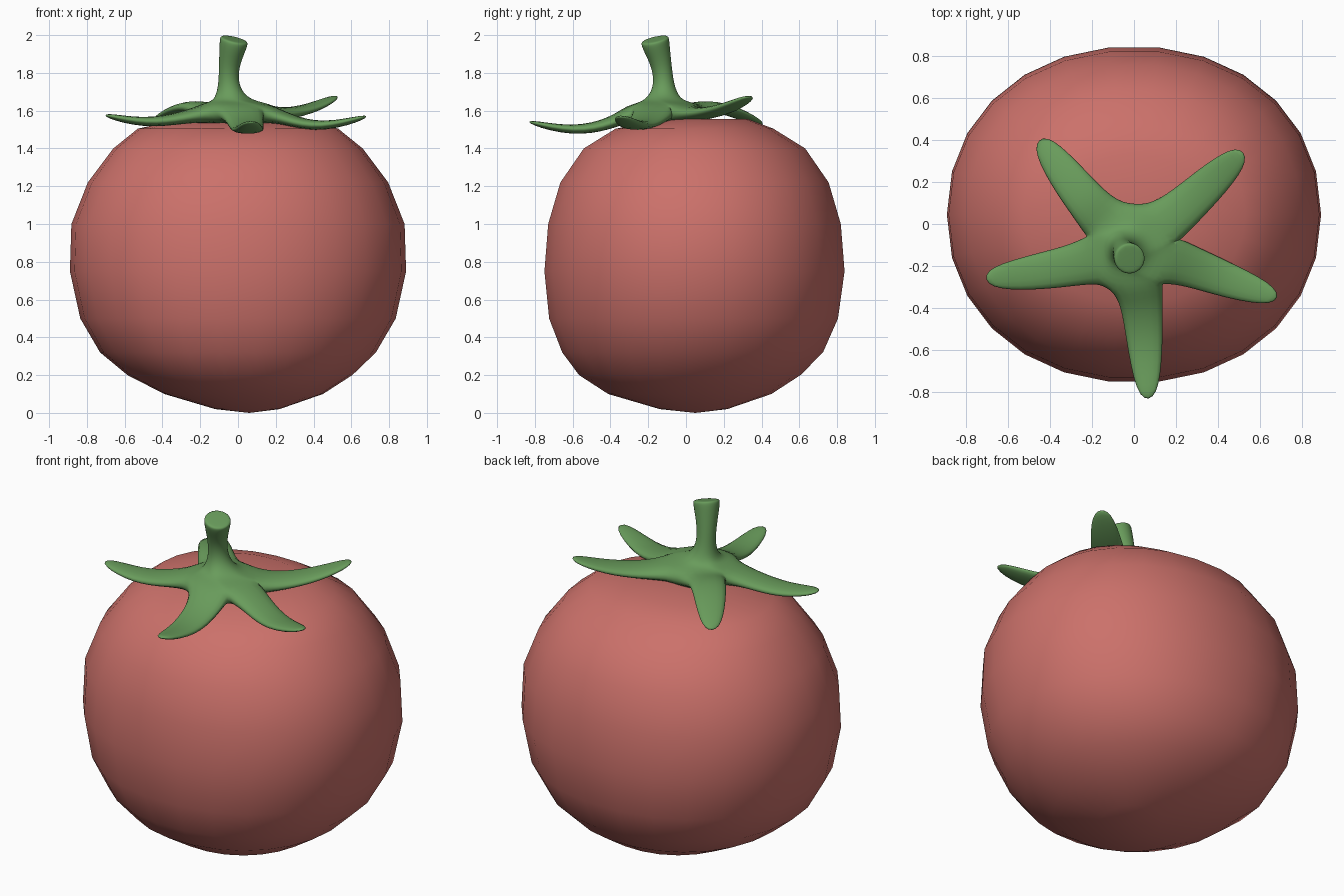
import bpy, bmesh, math
from mathutils import Vector

cube = bpy.data.objects.get("Cube")
if cube:
    bpy.data.objects.remove(cube, do_unlink=True)


def material(name, color):
    m = bpy.data.materials.new(name)
    m.use_nodes = True
    m.diffuse_color = color
    bsdf = next(n for n in m.node_tree.nodes if n.type == 'BSDF_PRINCIPLED')
    bsdf.inputs["Base Color"].default_value = color
    bsdf.inputs["Roughness"].default_value = 0.6
    return m


def finish(bm, name, mat):
    bmesh.ops.recalc_face_normals(bm, faces=bm.faces)
    for f in bm.faces:
        f.smooth = True
    mesh = bpy.data.meshes.new(name)
    bm.to_mesh(mesh)
    bm.free()
    mesh.materials.append(mat)
    obj = bpy.data.objects.new(name, mesh)
    bpy.context.collection.objects.link(obj)
    return obj


def bridge(bm, a, b):
    n = len(a)
    for i in range(n):
        j = (i + 1) % n
        bm.faces.new((a[i], a[j], b[j], b[i]))


# Fruit body: stacked slightly squarish rings (z, x radius, y radius, x centre, y centre)
RINGS = [
    (0.02, 0.17, 0.18, 0.05, 0.04), (0.10, 0.42, 0.435, 0.03, 0.02),
    (0.20, 0.595, 0.59, 0.01, 0.02), (0.32, 0.73, 0.695, 0, 0.035),
    (0.50, 0.835, 0.77, 0, 0.04), (0.75, 0.89, 0.80, 0, 0.045),
    (1.00, 0.882, 0.78, 0, 0.045), (1.22, 0.795, 0.715, 0, 0.045),
    (1.40, 0.66, 0.59, 0, 0.045), (1.505, 0.53, 0.42, 0, 0.045),
    (1.555, 0.30, 0.21, 0, 0.12)]
SIDES = 26


def rounded(t):
    return math.copysign(abs(t) ** 0.95, t)


bm = bmesh.new()
loops = []
for z, rx, ry, cx, cy in RINGS:
    angles = [math.tau * i / SIDES for i in range(SIDES)]
    loops.append([bm.verts.new((cx + rx * rounded(math.cos(a)),
                                cy + ry * rounded(math.sin(a)), z)) for a in angles])
for a, b in zip(loops, loops[1:]):
    bridge(bm, a, b)
for loop, pole in ((loops[0], (0.06, 0.05, 0)), (loops[-1], (0, 0.1, 1.555))):
    p = bm.verts.new(pole)
    for i in range(SIDES):
        bm.faces.new((loop[i], loop[(i + 1) % SIDES], p))
finish(bm, "fruit_body", material("tomato red", (0.60, 0.165, 0.145, 1)))

# Leafy crown: five leaves, each a path of centre points from the hub to the tip
HUB = Vector((-0.01, -0.12, 0))
LEAVES = [
    [(0.24, 0.08, 1.58), (0.39, 0.22, 1.61), (0.53, 0.35, 1.68)],
    [(-0.22, 0.10, 1.63), (-0.34, 0.25, 1.60), (-0.46, 0.41, 1.52)],
    [(-0.30, -0.20, 1.56), (-0.50, -0.235, 1.53), (-0.72, -0.265, 1.58)],
    [(0.04, -0.40, 1.53), (0.055, -0.60, 1.485), (0.07, -0.85, 1.545)],
    [(0.27, -0.20, 1.55), (0.45, -0.27, 1.505), (0.70, -0.355, 1.575)]]
HALF_WIDTHS = (0.105, 0.092, 0.05)
HALF_THICK = (0.034, 0.026, 0.016)

bm = bmesh.new()
top_ring, low_ring, arms = [], [], []
for path in LEAVES:
    points = [Vector(p) for p in path]
    out = (points[0] - HUB).to_2d().normalized()
    out = Vector((out.x, out.y, 0))
    side = Vector((-out.y, out.x, 0))
    base = HUB + out * 0.19
    # Two corners per leaf on the upper and lower hub rings, counterclockwise
    t = [bm.verts.new(base + side * s * 0.125 + Vector((0, 0, 1.635))) for s in (-1, 1)]
    b = [bm.verts.new(base + side * s * 0.125 + Vector((0, 0, 1.535))) for s in (-1, 1)]
    top_ring += t
    low_ring += b
    previous = [t[0], t[1], b[1], b[0]]
    for p, w, h in zip(points, HALF_WIDTHS, HALF_THICK):
        section = [bm.verts.new(p + side * sx * w + Vector((0, 0, sz * h)))
                   for sx, sz in ((-1, 1), (1, 1), (1, -1), (-1, -1))]
        bridge(bm, previous, section)
        previous = section
    bm.faces.new(previous)

# Walls in the notches between neighbouring leaves, and the underside
for i in range(1, 10, 2):
    j = (i + 1) % 10
    bm.faces.new((top_ring[i], top_ring[j], low_ring[j], low_ring[i]))
under = bm.verts.new(HUB + Vector((0, 0, 1.53)))
for i in range(10):
    bm.faces.new((low_ring[i], low_ring[(i + 1) % 10], under))

# Stem rising from the hub: (x, y, z, radius), last rings tilted at the cut end
STEM = [(-0.03, -0.12, 1.65, 0.105), (-0.05, -0.115, 1.72, 0.058),
        (-0.05, -0.125, 1.82, 0.054), (-0.03, -0.155, 1.93, 0.073),
        (-0.02, -0.165, 1.975, 0.08), (-0.02, -0.165, 1.98, 0.066)]
start = math.atan2(top_ring[0].co.y - HUB.y, top_ring[0].co.x - HUB.x)
previous = top_ring
for k, (x, y, z, r) in enumerate(STEM):
    tilt = 0.28 if k > 2 else 0
    loop = []
    for i in range(10):
        a = start + math.tau * i / 10
        dx, dy = r * math.cos(a), r * math.sin(a)
        loop.append(bm.verts.new((x + dx, y + dy, z + tilt * (dy - dx) * 0.8)))
    bridge(bm, previous, loop)
    previous = loop
bm.faces.new(previous)

crown = finish(bm, "leaf_crown_and_stem", material("leaf green", (0.14, 0.33, 0.105, 1)))
sub = crown.modifiers.new("smooth", 'SUBSURF')
sub.levels = sub.render_levels = 2
